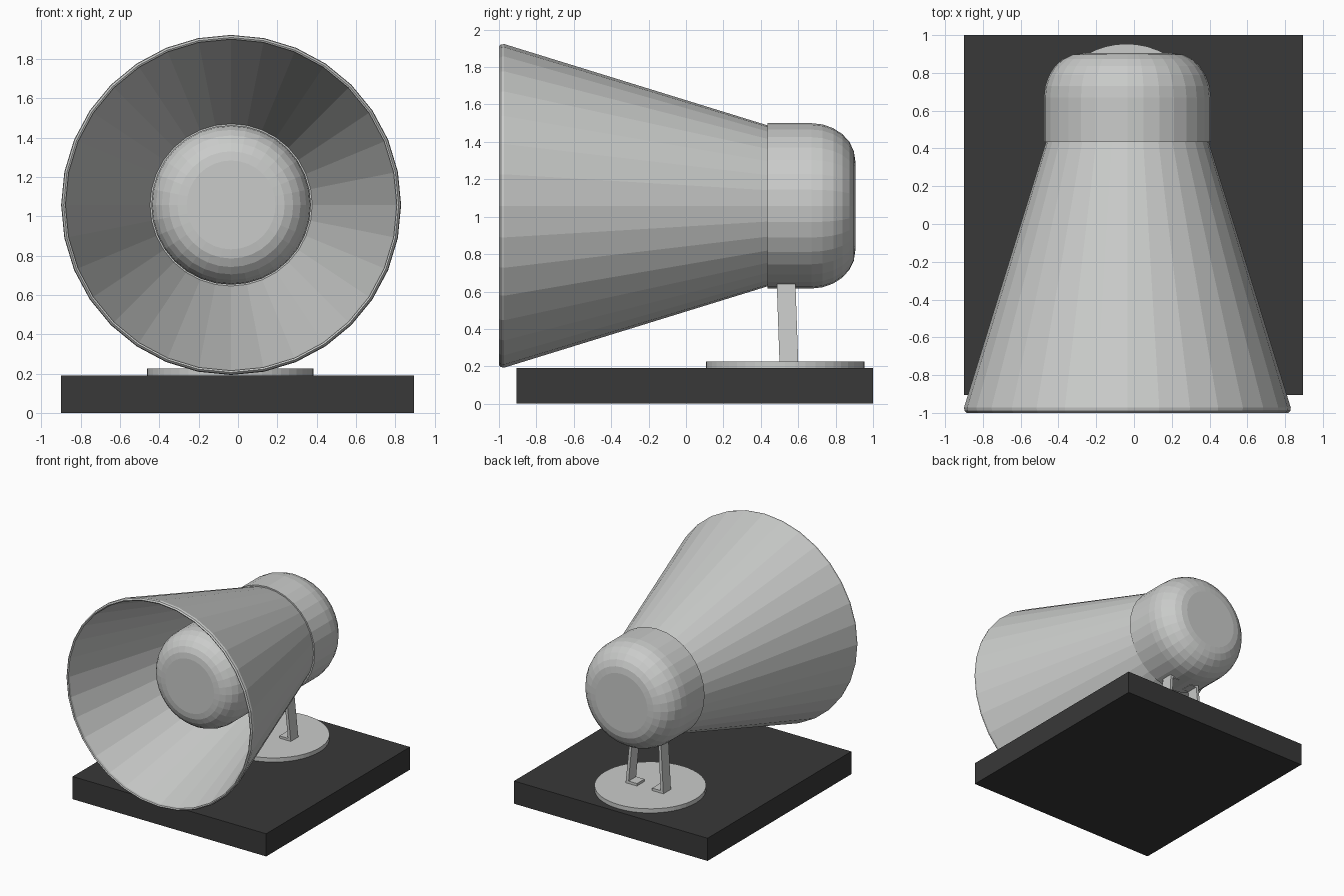
import bpy, bmesh, math

if "Cube" in bpy.data.objects:
    bpy.data.objects.remove(bpy.data.objects["Cube"])

CX, CZ = -0.035, 1.058      # horn axis
DY = 0.53                   # mounting disc centre
SIDES = 32


def material(name, rgb):
    m = bpy.data.materials.new(name)
    m.diffuse_color = (*rgb, 1)
    m.use_nodes = True
    m.node_tree.nodes["Principled BSDF"].inputs["Base Color"].default_value = m.diffuse_color
    return m


GREY = material("light_grey", (0.59, 0.60, 0.59))
DARK = material("dark_charcoal", (0.04, 0.04, 0.04))


def finish(name, bm, mat):
    bmesh.ops.recalc_face_normals(bm, faces=bm.faces)
    me = bpy.data.meshes.new(name)
    bm.to_mesh(me)
    bm.free()
    me.materials.append(mat)
    ob = bpy.data.objects.new(name, me)
    bpy.context.collection.objects.link(ob)
    return ob


def lathe(name, profile, closed=False):
    """Turn (radius, y) points around the horn axis; open ends are capped."""
    bm = bmesh.new()
    rings = []
    for r, y in profile:
        rings.append([bm.verts.new((CX + r * math.cos(a), y, CZ + r * math.sin(a)))
                      for a in (2 * math.pi * i / SIDES for i in range(SIDES))])
    pairs = list(zip(rings, rings[1:]))
    if closed:
        pairs.append((rings[-1], rings[0]))
    for a, b in pairs:
        for i in range(SIDES):
            j = (i + 1) % SIDES
            bm.faces.new((a[i], a[j], b[j], b[i]))
    if not closed:
        bm.faces.new(rings[0])
        bm.faces.new(rings[-1])
    return finish(name, bm, GREY)


def rounded(r, cr, cy, y_start, steps=6):
    """Quarter-round corner from the wall (r, y_start) to the flat end."""
    return [(r - cr + cr * math.cos(t), y_start + cy * math.sin(t))
            for t in (math.pi / 2 * i / steps for i in range(steps + 1))]


def box(name, lo, hi, mat):
    bm = bmesh.new()
    bmesh.ops.create_cube(bm, size=1)
    for v in bm.verts:
        v.co = [(a + b) / 2 + c * (b - a) for a, b, c in zip(lo, hi, v.co)]
    return finish(name, bm, mat)


# Square base slab
box("base_slab", (-0.9, -0.905, 0), (0.895, 1.0, 0.19), DARK)

# Flared horn shell with a rolled lip
lathe("horn", [(0.43, 0.437), (0.865, -0.972), (0.862, -0.99), (0.852, -1.0),
               (0.843, -0.995), (0.843, -0.975), (0.412, 0.437)], closed=True)

# Rear driver housing
lathe("driver_housing", [(0.442, 0.435)] + rounded(0.442, 0.20, 0.235, 0.67))

# Inner bulb seen through the mouth
lathe("inner_bulb", [(0.406, 0.45)] + rounded(0.406, 0.18, -0.20, -0.39))

# Round mounting disc
bm = bmesh.new()
bmesh.ops.create_cone(bm, cap_ends=True, segments=48, radius1=0.424, radius2=0.424, depth=0.035)
bmesh.ops.translate(bm, verts=bm.verts, vec=(CX - 0.005, DY, 0.2075))
finish("mounting_disc", bm, GREY)

# Pair of bent strip legs with inward flanges at foot and top
LEG = [(0.175, 0.224), (0.14, 0.665), (0.06, 0.665), (0.06, 0.62),
       (0.12, 0.62), (0.148, 0.245), (0.07, 0.245), (0.07, 0.224)]
for side, label in ((-1, "left_leg"), (1, "right_leg")):
    bm = bmesh.new()
    ends = []
    for half in (-0.05, 0.05):
        ends.append([bm.verts.new((CX + side * x, 0.55 - 0.035 * (z - 0.22) + half, z))
                     for x, z in LEG])
    bm.faces.new(ends[0])
    bm.faces.new(ends[1])
    for i in range(len(LEG)):
        j = (i + 1) % len(LEG)
        bm.faces.new((ends[0][i], ends[0][j], ends[1][j], ends[1][i]))
    finish(label, bm, GREY)
